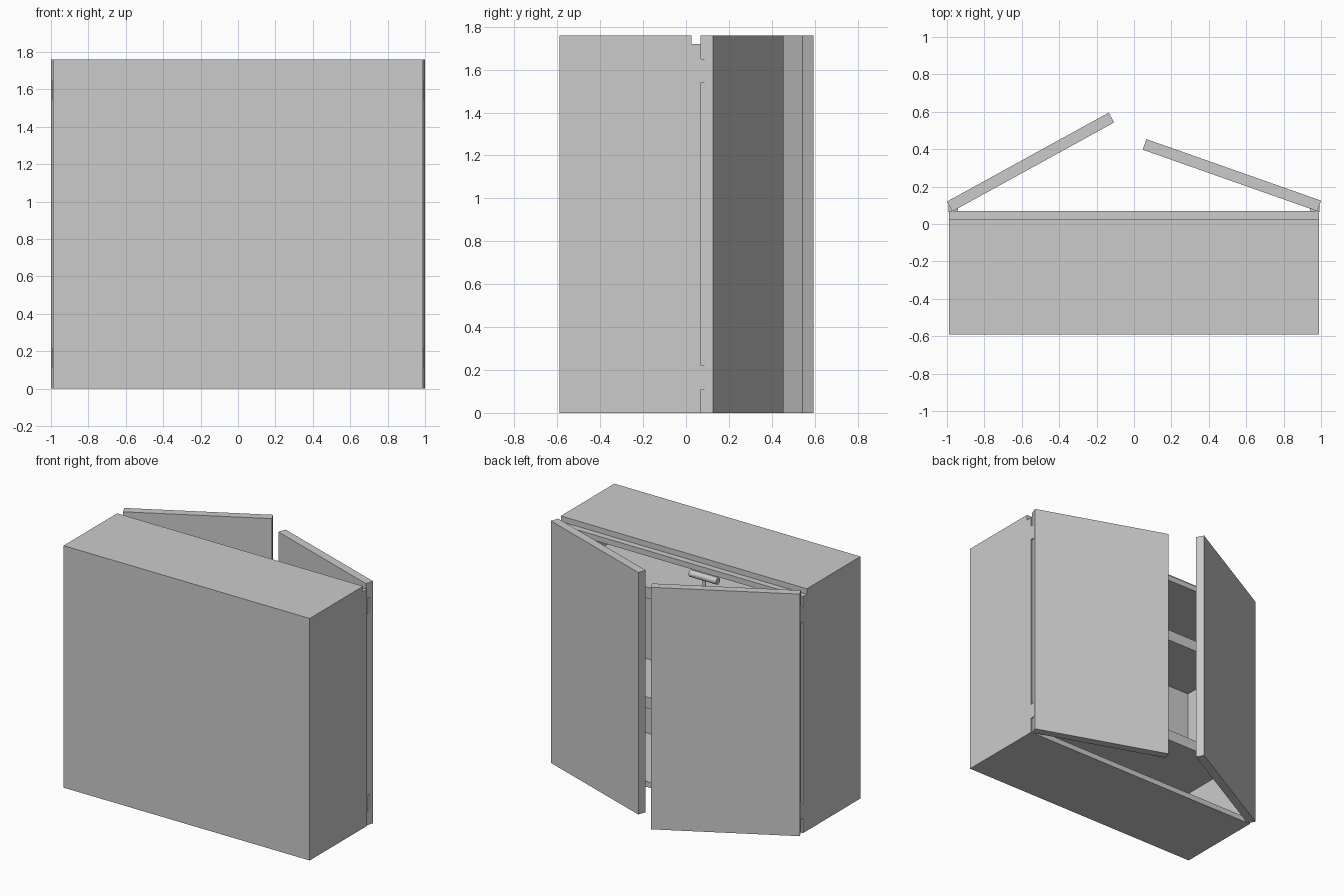
import bpy
import math
from mathutils import Matrix, Vector

cube = bpy.data.objects.get("Cube")
if cube:
    bpy.data.objects.remove(cube, do_unlink=True)

grey = bpy.data.materials.new("light grey")
grey.use_nodes = True
grey.diffuse_color = (0.6, 0.6, 0.6, 1)
grey.node_tree.nodes["Principled BSDF"].inputs["Base Color"].default_value = (0.6, 0.6, 0.6, 1)


def box(name, low, high, matrix=None):
    """Box between two opposite corners, with an optional placement."""
    low, high = Vector(low), Vector(high)
    bpy.ops.mesh.primitive_cube_add(size=1)
    ob = bpy.context.object
    ob.name = name
    ob.data.transform(Matrix.Translation((low + high) / 2) @ Matrix.Diagonal((*(high - low), 1)))
    if matrix:
        ob.data.transform(matrix)
    ob.data.materials.append(grey)
    return ob


def rod(name, radius, length, location, rotation=(0, 0, 0)):
    bpy.ops.mesh.primitive_cylinder_add(vertices=24, radius=radius, depth=length,
                                        location=location, rotation=rotation)
    ob = bpy.context.object
    ob.name = name
    ob.data.materials.append(grey)
    bpy.ops.object.shade_smooth_by_angle()


W, BACK, FRONT, H, T = 0.99, -0.59, 0.07, 1.76, 0.04
REBATE = 0.025

# Carcass: a closed rear panel, with the opening towards +y
box("rear_panel", (-W, BACK, 0), (W, BACK + T, H))
box("floor_panel", (-W + T, BACK + T, 0), (W - T, FRONT, T))
box("top_panel", (-W, BACK + T, H - T), (W, REBATE, H))
box("top_rail", (-W + T, BACK + T, H - 2 * T), (W - T, FRONT, H - T))

for side, label in ((1, "left"), (-1, "right")):
    xs = sorted((side * W, side * (W - T)))
    box(label + "_side_panel", (xs[0], BACK + T, 0), (xs[1], FRONT, H - T))

# Shelves
for label, z in (("lower", 0.5), ("upper", 1.3)):
    box(label + "_shelf", (-W + T, BACK + T, z), (W - T, -0.06, z + 0.08))

# T-shaped stand on the upper shelf
rod("stand_stem", 0.012, 0.11, (0, -0.21, 1.43))
rod("stand_bar", 0.024, 0.22, (0, -0.21, 1.49), (0, math.pi / 2, 0))

# Doors swung open about their outer edges, and their hinges
for side, label, y, angle, width in ((1, "left", 0.125, 19.4, 0.99),
                                     (-1, "right", 0.12, 28.8, 0.987)):
    place = Matrix.Translation((side, y, 0)) @ Matrix.Rotation(math.radians(-side * angle), 4, "Z")
    xs = sorted((0, -side * width))
    box(label + "_door", (xs[0], -0.06, 0), (xs[1], 0, H), place)
    for place_name, z in (("lower", 0.11), ("upper", 1.54)):
        hx = sorted((side * 0.94, side * 0.993))
        box(f"{label}_{place_name}_hinge", (hx[0], FRONT - 0.005, z), (hx[1], 0.115, z + 0.11))
